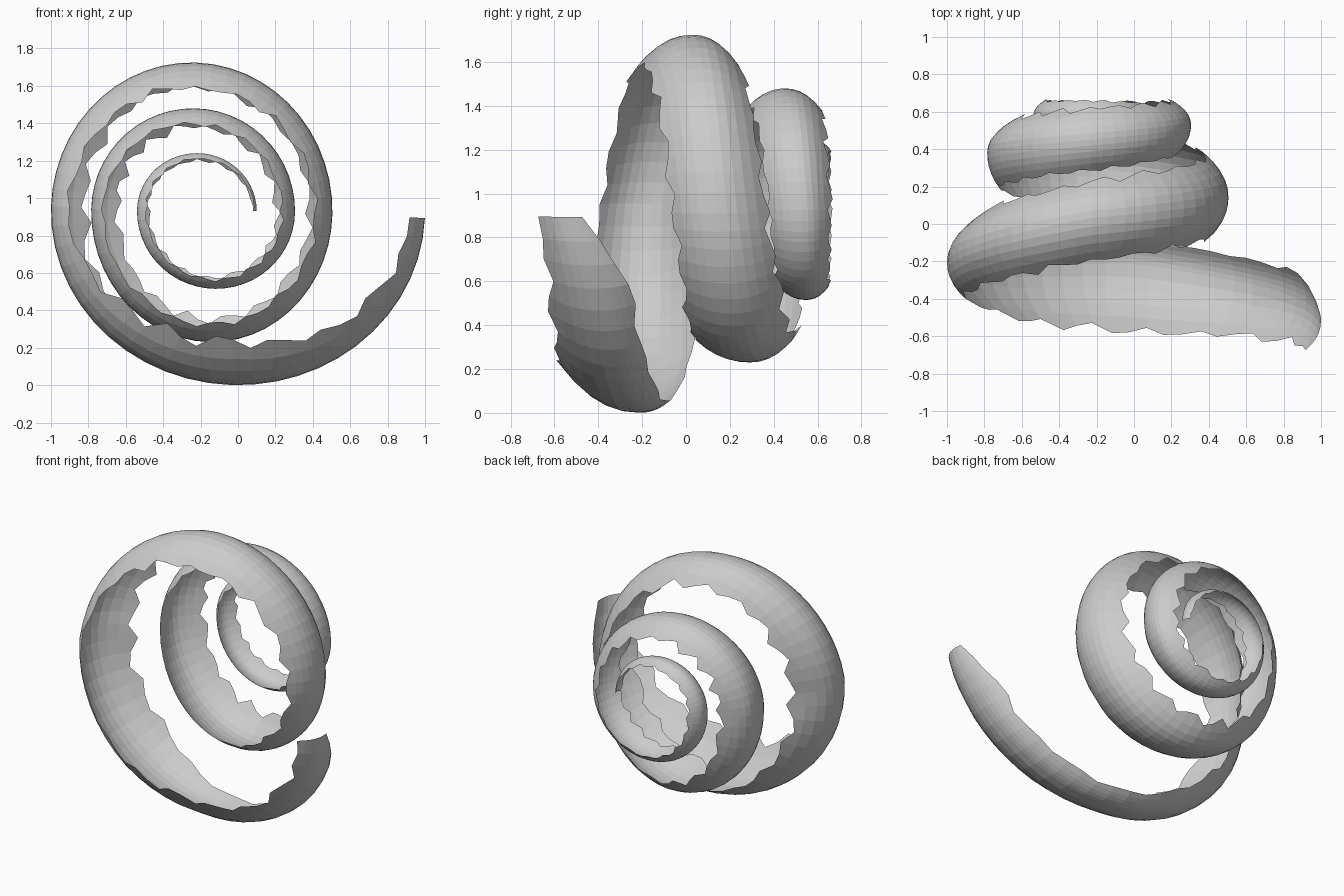
import bpy, bmesh, math, random

if "Cube" in bpy.data.objects:
    bpy.data.objects.remove(bpy.data.objects["Cube"])
random.seed(4)

# Outer spiral: alternating half-ellipses between these x crossings
CROSS_X = [1.0, -1.0, 0.505, -0.785, 0.305, -0.54, 0.1]
HALF_HEIGHT = [0.93, 0.795, 0.70, 0.55, 0.415, 0.31]
AXIS_Z = 0.93
STEPS = 26          # segments per half turn
ACROSS = 5          # segments on each side of the ridge
START, END = 0.025, 12.0

# Section keys: quarter turn, front inset, front y, ridge y, back inset, back y
KEYS = [
    (0.0, .08, -.68, -.53, .00, -.50),
    (0.22, .10, -.63, -.43, .05, -.27),
    (0.5, .14, -.60, -.34, .05, -.20),
    (1, .23, -.57, -.21, .05, -.08),
    (1.4, .19, -.53, -.22, .12, .03),
    (2, .09, -.39, -.21, .19, .03),
    (3, .14, -.20, .03, .12, .22),
    (4, .09, -.06, .14, .13, .37),
    (5, .10, .05, .29, .12, .50),
    (6, .06, .20, .38, .14, .55),
    (7, .08, .29, .45, .10, .62),
    (8, .07, .38, .53, .10, .66),
    (9, .05, .43, .55, .06, .65),
    (10, .05, .48, .57, .06, .66),
    (11, .03, .52, .59, .04, .66),
    (12, .01, .57, .60, .02, .64),
]


def section(q):
    """Interpolated section values at quarter turn q."""
    for a, b in zip(KEYS, KEYS[1:]):
        if q <= b[0] + 1e-6:
            f = (q - a[0]) / (b[0] - a[0])
            return [u + (v - u) * f for u, v in zip(a[1:], b[1:])]


def spiral(q):
    """Outer point and inward direction at quarter turn q."""
    h = min(int(q / 2 + 1e-9), 5)
    cx = (CROSS_X[h] + CROSS_X[h + 1]) / 2
    rx = abs(CROSS_X[h] - CROSS_X[h + 1]) / 2
    a = -q * math.pi / 2
    c, s = math.cos(a), math.sin(a)
    return cx + rx * c, AXIS_Z + HALF_HEIGHT[h] * s, -c, -s


# Curled peel strip with ragged edges
bm = bmesh.new()
rows = []
total = STEPS * 6
for i in range(total + 1):
    q = START + (END - START) * i / total
    x, z, nx, nz = spiral(q)
    df, yf, ym, db, yb = section(q)
    # saw-tooth edges, a tooth every few segments
    rag = [0 if i in (0, total) else random.uniform(-.04, .04) + (-.07, .0, .06)[(i + k) % 3]
           for k in range(2)]
    row = []
    for j in range(-ACROSS, ACROSS + 1):
        u = abs(j) / ACROSS
        edge, inset, r = (yf, df, rag[0]) if j < 0 else (yb, db, rag[1])
        if u == 1:
            u += r
        d = inset * u ** 2.2
        row.append(bm.verts.new((x + nx * d, ym + (edge - ym) * u, z + nz * d)))
    rows.append(row)
for a, b in zip(rows, rows[1:]):
    for j in range(2 * ACROSS):
        bm.faces.new((a[j], a[j + 1], b[j + 1], b[j]))
bmesh.ops.recalc_face_normals(bm, faces=bm.faces)
mesh = bpy.data.meshes.new("spiral_peel")
bm.to_mesh(mesh)
bm.free()
peel = bpy.data.objects.new("spiral_peel", mesh)
bpy.context.collection.objects.link(peel)
